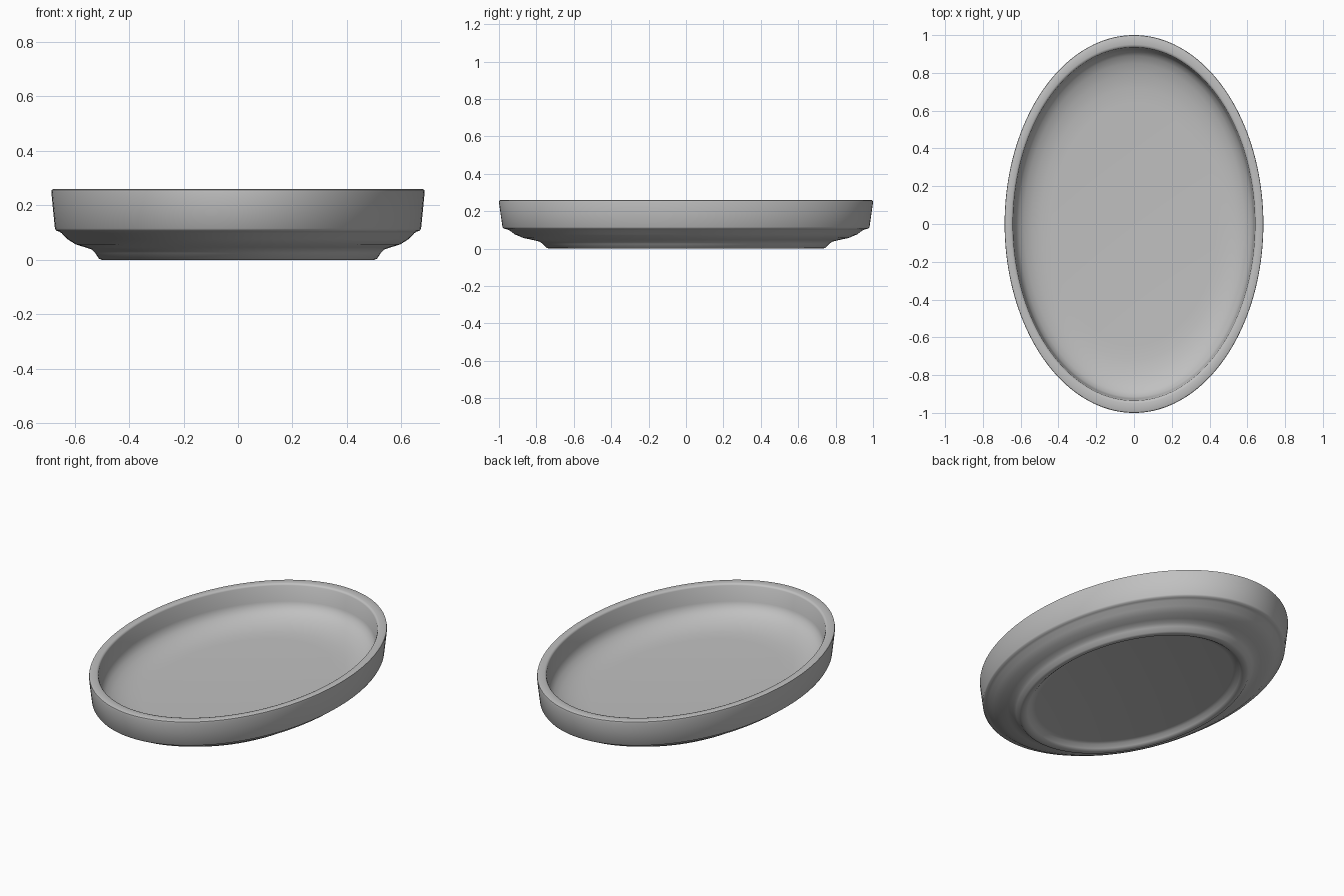
import bpy
import bmesh
import math
from mathutils import Vector

cube = bpy.data.objects.get("Cube")
if cube:
    bpy.data.objects.remove(cube, do_unlink=True)

HALF_WIDTH, HALF_LENGTH = 0.685, 1.0
SEGMENTS = 160

# Half cross-sections as (fraction of the oval, height)
underside = [(0, 0.03), (0.64, 0.03), (0.67, 0.025), (0.69, 0.008), (0.705, 0)]
foot = [(0.73, 0), (0.745, 0.004), (0.765, 0.025), (0.785, 0.038)]
belly = [(0.82, 0.046), (0.87, 0.057), (0.915, 0.076), (0.945, 0.098), (0.96, 0.104)]
outer_wall = [(0.975, 0.107), (0.981, 0.115), (0.992, 0.19), (1, 0.248), (0.998, 0.257)]
rim = [(0.99, 0.26), (0.95, 0.26), (0.94, 0.257), (0.935, 0.25)]
inner_wall = [(0.925, 0.16), (0.915, 0.135), (0.89, 0.112)]
well = [(0.85, 0.092), (0.79, 0.074), (0.72, 0.064), (0.64, 0.06), (0, 0.06)]
profile = underside + foot + belly + outer_wall + rim + inner_wall + well

# Stoneware colour
stoneware = bpy.data.materials.new("grey_stoneware")
stoneware.use_nodes = True
colour = (0.53, 0.53, 0.53, 1)
stoneware.diffuse_color = colour
stoneware.node_tree.nodes["Principled BSDF"].inputs["Base Color"].default_value = colour

# Oval dish: spin the section, then stretch the circle into an oval
bm = bmesh.new()
points = [bm.verts.new((0, r, z)) for r, z in profile]
edges = [bm.edges.new(pair) for pair in zip(points, points[1:])]
bmesh.ops.spin(bm, geom=points + edges, cent=(0, 0, 0), axis=(0, 0, 1),
               angle=math.tau, steps=SEGMENTS, use_merge=False)
bmesh.ops.remove_doubles(bm, verts=bm.verts[:], dist=0.0001)
bmesh.ops.scale(bm, vec=Vector((HALF_WIDTH, HALF_LENGTH, 1)), verts=bm.verts[:])
bmesh.ops.recalc_face_normals(bm, faces=bm.faces[:])

mesh = bpy.data.meshes.new("oval_dish")
bm.to_mesh(mesh)
bm.free()
mesh.materials.append(stoneware)
dish = bpy.data.objects.new("oval_dish", mesh)
bpy.context.collection.objects.link(dish)

# Smooth glaze with crisp edges kept
bpy.ops.object.select_all(action="DESELECT")
dish.select_set(True)
bpy.context.view_layer.objects.active = dish
bpy.ops.object.shade_smooth_by_angle(angle=math.radians(50))
